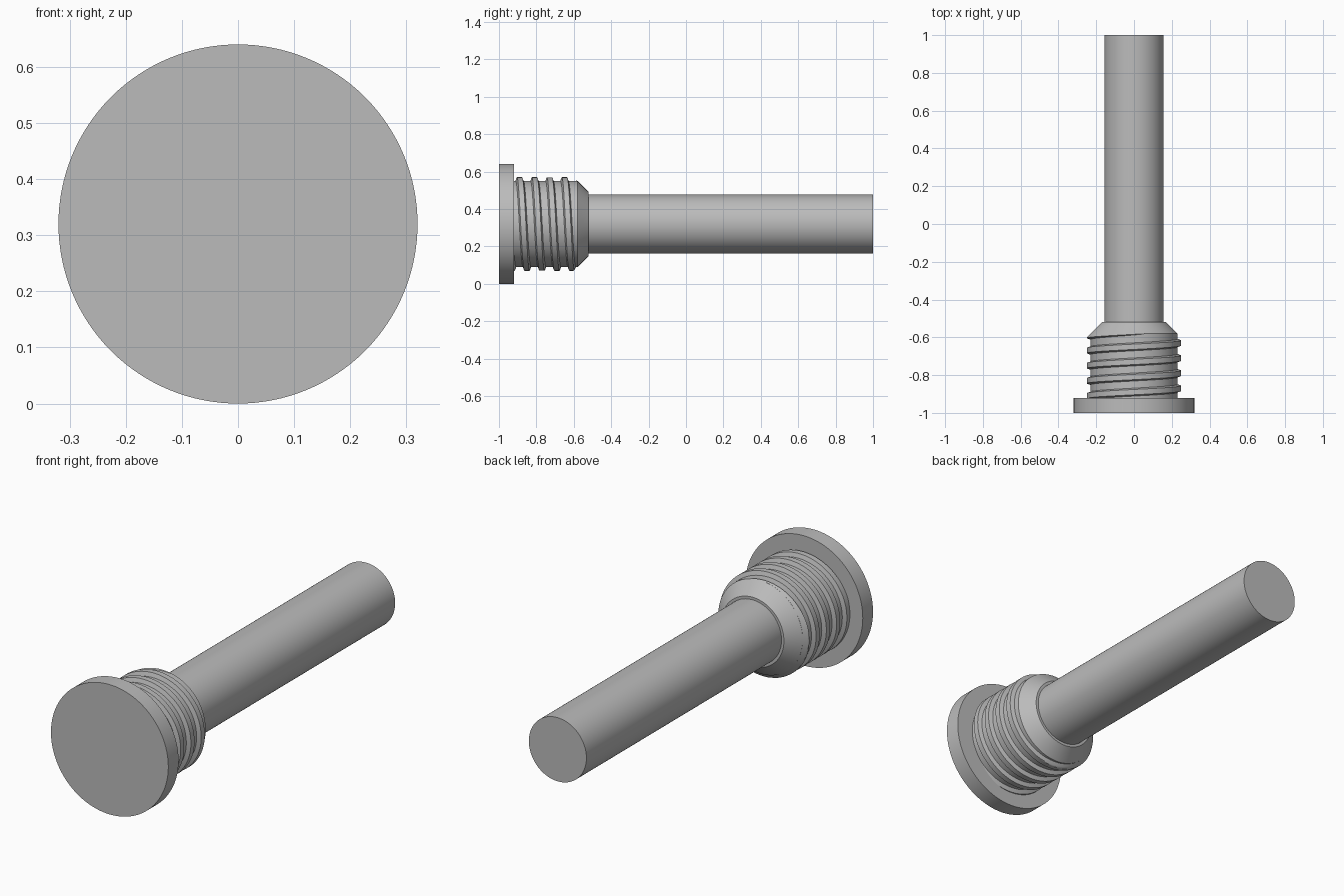
import bpy, bmesh, math

old = bpy.data.objects.get("Cube")
if old:
    bpy.data.objects.remove(old, do_unlink=True)

AXIS_Z = 0.32
SEGMENTS = 128
PITCH = 0.08

grey = bpy.data.materials.new("metal grey")
grey.use_nodes = True
color = (0.5, 0.5, 0.5, 1)
grey.diffuse_color = color
grey.node_tree.nodes["Principled BSDF"].inputs["Base Color"].default_value = color


def finish(name, bm):
    bmesh.ops.recalc_face_normals(bm, faces=bm.faces)
    mesh = bpy.data.meshes.new(name)
    bm.to_mesh(mesh)
    bm.free()
    mesh.materials.append(grey)
    obj = bpy.data.objects.new(name, mesh)
    bpy.context.collection.objects.link(obj)
    bpy.ops.object.select_all(action="DESELECT")
    obj.select_set(True)
    bpy.context.view_layer.objects.active = obj
    bpy.ops.object.shade_smooth_by_angle(angle=math.radians(30))


def loft(name, rings, closed):
    """Skin a list of point rings and cap both ends."""
    bm = bmesh.new()
    rows = [[bm.verts.new(p) for p in ring] for ring in rings]
    for a, b in zip(rows, rows[1:]):
        for i in range(len(a)):
            j = (i + 1) % len(a)
            bm.faces.new((a[i], a[j], b[j], b[i]))
    if closed:
        bm.faces.new(rows[0])
        bm.faces.new(rows[-1])
    finish(name, bm)


def polar(radius, angle, y):
    return (radius * math.sin(angle), y, AXIS_Z + radius * math.cos(angle))


def lathe(name, profile):
    """Turn (y, radius) points around the long axis."""
    step = math.tau / SEGMENTS
    loft(name, [[polar(r, i * step, y) for i in range(SEGMENTS)]
                for y, r in profile], True)


# Turned parts
lathe("head", [(-1, 0.32), (-0.92, 0.32)])
lathe("threaded_body", [(-0.93, 0.23), (-0.58, 0.23), (-0.52, 0.17)])
lathe("shaft", [(-0.55, 0.157), (1, 0.157)])

# Helical thread, trimmed by the chamfer cone at the end of the body
CREST = 10
section = [(-0.023, 0.225)]
section += [(-0.014 + 0.028 * i / CREST, 0.25) for i in range(CREST + 1)]
section += [(0.023, 0.225)]
start, end = -0.95, -0.555
steps = int((end - start) / PITCH * SEGMENTS)
rings = []
for k in range(steps + 1):
    centre = start + (end - start) * k / steps
    angle = (centre + 0.89) / PITCH * math.tau
    ring = []
    for dy, radius in section:
        y = centre + dy
        cone = 0.17 + (-0.52 - y) - 0.0005
        ring.append(polar(min(radius, cone), angle, y))
    rings.append(ring)
loft("thread", rings, True)
